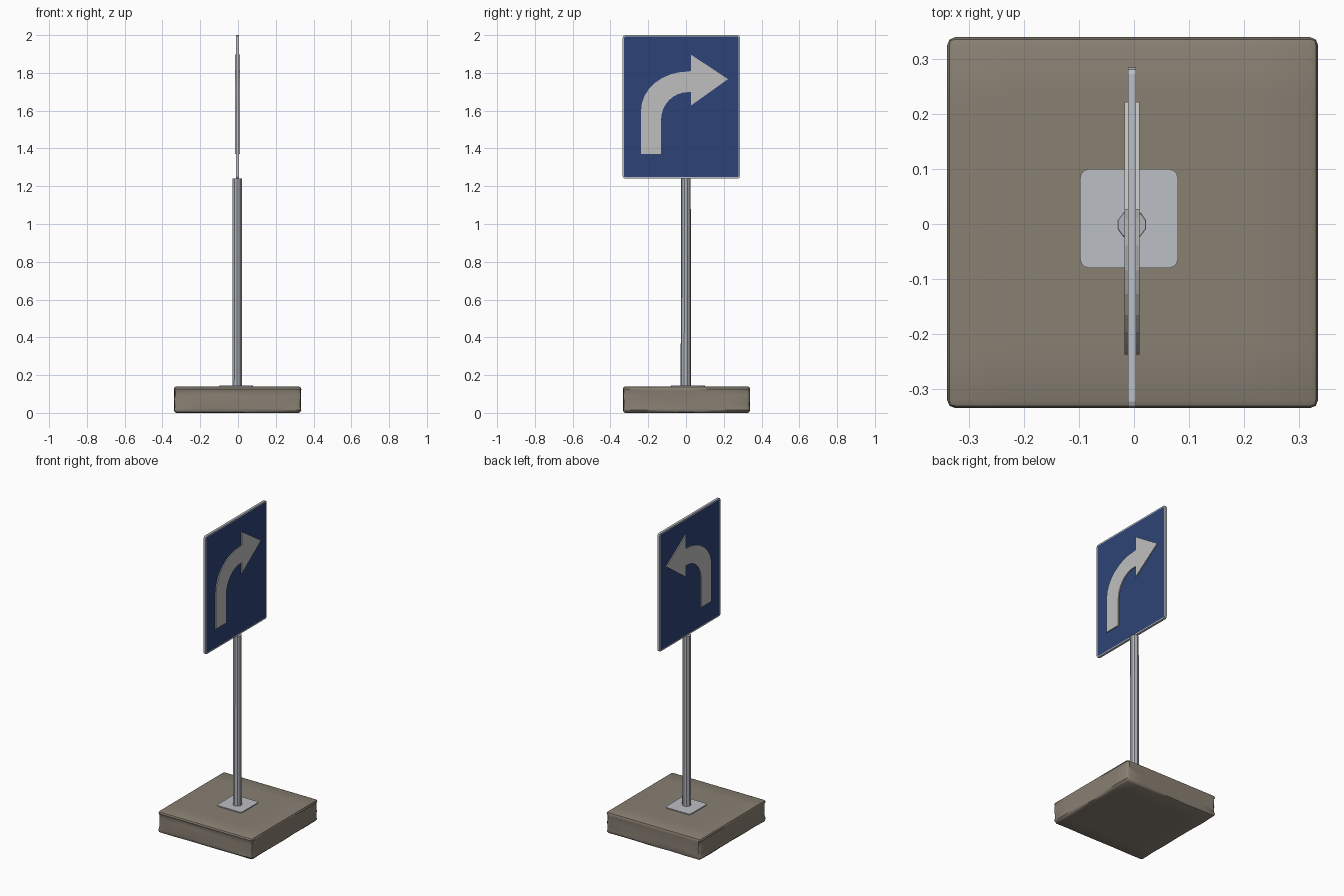
import bpy, bmesh, math, random
from mathutils import Vector

random.seed(4)
cube = bpy.data.objects.get("Cube")
if cube:
    bpy.data.objects.remove(cube, do_unlink=True)


def material(name, rgb):
    m = bpy.data.materials.new(name)
    m.use_nodes = True
    m.diffuse_color = (*rgb, 1)
    m.node_tree.nodes["Principled BSDF"].inputs["Base Color"].default_value = (*rgb, 1)
    return m


concrete = material("concrete", (0.25, 0.215, 0.17))
steel = material("steel", (0.44, 0.46, 0.50))
pale_steel = material("pale steel", (0.50, 0.52, 0.55))
blue = material("sign blue", (0.027, 0.055, 0.18))
white = material("arrow white", (0.52, 0.52, 0.52))


def finish(name, bm, mats, smooth=True):
    bmesh.ops.recalc_face_normals(bm, faces=bm.faces)
    mesh = bpy.data.meshes.new(name)
    bm.to_mesh(mesh)
    bm.free()
    for m in mats:
        mesh.materials.append(m)
    ob = bpy.data.objects.new(name, mesh)
    bpy.context.collection.objects.link(ob)
    if smooth:
        bpy.ops.object.select_all(action='DESELECT')
        ob.select_set(True)
        bpy.context.view_layer.objects.active = ob
        bpy.ops.object.shade_smooth_by_angle(angle=math.radians(35))
    return ob


def box(lo, hi):
    bm = bmesh.new()
    bmesh.ops.create_cube(bm, size=1)
    lo, hi = Vector(lo), Vector(hi)
    for v in bm.verts:
        v.co = (lo + hi) / 2 + v.co * (hi - lo)
    return bm


# Worn concrete base: rounded block with lightly uneven side walls
bm = box((-0.34, -0.335, 0), (0.335, 0.34, 0.14))
bmesh.ops.subdivide_edges(bm, edges=bm.edges[:], cuts=5, use_grid_fill=True)
outline = [e for e in bm.edges
           if len(e.link_faces) == 2 and e.calc_face_angle() > 1]
bmesh.ops.bevel(bm, geom=outline, offset=0.014, segments=2, profile=0.5,
                affect='EDGES')
for v in bm.verts:
    if max(abs(v.co.x), abs(v.co.y)) > 0.3 and v.co.z < 0.12:
        pull = 1 - random.uniform(0, 0.016)
        v.co.x *= pull
        v.co.y *= pull
finish("concrete_base", bm, [concrete])

# Mounting plate with rounded corners
bm = box((-0.098, -0.08, 0.13), (0.08, 0.10, 0.146))
corners = [e for e in bm.edges if abs(e.verts[0].co.z - e.verts[1].co.z) > 0.01]
bmesh.ops.bevel(bm, geom=corners, offset=0.016, segments=3, profile=0.5,
                affect='EDGES')
finish("mounting_plate", bm, [pale_steel])

# Post
bm = bmesh.new()
bmesh.ops.create_cone(bm, cap_ends=True, segments=10, radius1=0.027,
                      radius2=0.026, depth=1.1)
bmesh.ops.translate(bm, verts=bm.verts, vec=(-0.004, -0.001, 0.69))
finish("post", bm, [steel])

# Sign panel: steel rim with inset blue faces on both sides
bm = box((-0.011, -0.335, 1.24), (0.004, 0.285, 2.0))
corners = [e for e in bm.edges if abs(e.verts[0].co.x - e.verts[1].co.x) > 0.01]
bmesh.ops.bevel(bm, geom=corners, offset=0.012, segments=2, profile=0.5,
                affect='EDGES')
bm.normal_update()
sides = [f for f in bm.faces if abs(f.normal.x) > 0.9]
bmesh.ops.inset_individual(bm, faces=sides, thickness=0.008)
for f in sides:
    f.material_index = 1
finish("sign_panel", bm, [pale_steel, blue], smooth=False)


# Turn arrow, one thin plate on each side of the panel
def arc(cz, ry, rz, steps=8):
    return [(0.01 - ry * math.cos(a), cz + rz * math.sin(a))
            for a in (math.pi / 2 * i / steps for i in range(steps + 1))]


head = [(0.026, 1.81), (0.026, 1.897), (0.222, 1.767), (0.026, 1.627), (0.026, 1.70)]
outline = ([(-0.238, 1.37)] + arc(1.60, 0.248, 0.207) + head
           + arc(1.55, 0.142, 0.148)[::-1] + [(-0.132, 1.37)])
for name, x, depth in (("arrow_left", 0.003, 0.007), ("arrow_right", -0.010, -0.007)):
    bm = bmesh.new()
    face = bm.faces.new([bm.verts.new((x, y, z)) for y, z in outline])
    out = bmesh.ops.extrude_face_region(bm, geom=[face])
    moved = [g for g in out["geom"] if isinstance(g, bmesh.types.BMVert)]
    bmesh.ops.translate(bm, verts=moved, vec=(depth, 0, 0))
    finish(name, bm, [white], smooth=False)
